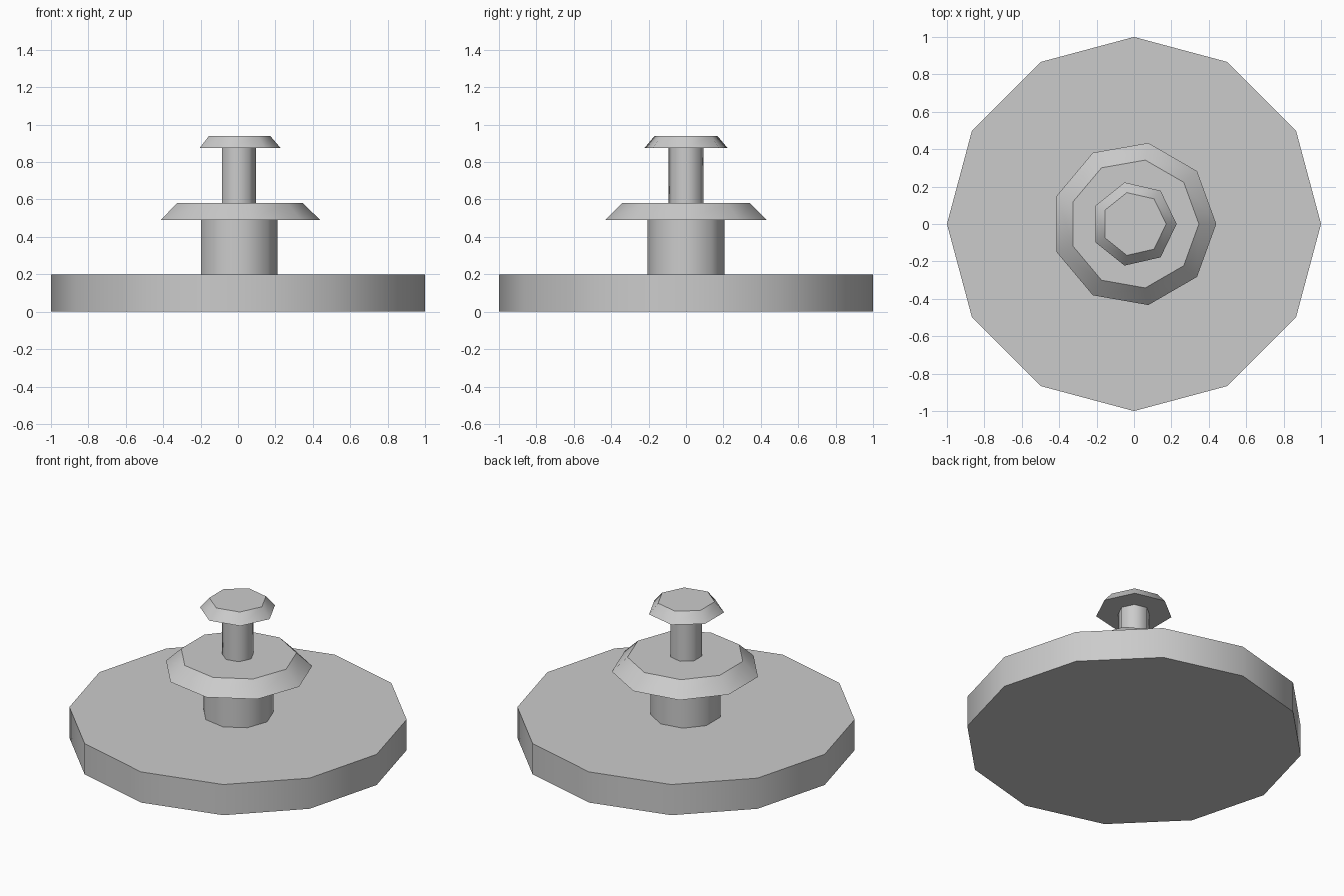
import bpy, bmesh
from math import cos, sin, tau

if "Cube" in bpy.data.objects:
    bpy.data.objects.remove(bpy.data.objects["Cube"])


def frustum(name, sides, r_bottom, r_top, z0, z1):
    """Regular prism or tapered disc with its first corner on +x."""
    bm = bmesh.new()
    rings = [[bm.verts.new((r * cos(tau * i / sides), r * sin(tau * i / sides), z))
              for i in range(sides)] for r, z in ((r_bottom, z0), (r_top, z1))]
    low, high = rings
    for i in range(sides):
        j = (i + 1) % sides
        bm.faces.new((low[i], low[j], high[j], high[i])).smooth = True
    # flat caps keep the rims crisp
    bm.faces.new(low[::-1])
    bm.faces.new(high)
    for ring in rings:
        for i in range(sides):
            bm.edges.get((ring[i], ring[(i + 1) % sides])).smooth = False
    mesh = bpy.data.meshes.new(name)
    bm.to_mesh(mesh)
    bm.free()
    obj = bpy.data.objects.new(name, mesh)
    bpy.context.collection.objects.link(obj)
    return obj


# wide 12-sided base
frustum("base", 12, 1.0, 1.0, 0.0, 0.2)
# 9-sided lower tier
frustum("lower_column", 9, 0.21, 0.21, 0.2, 0.49)
frustum("lower_disc", 9, 0.44, 0.347, 0.49, 0.58)
# 7-sided upper tier
frustum("upper_column", 7, 0.095, 0.095, 0.58, 0.875)
frustum("upper_disc", 7, 0.228, 0.172, 0.875, 0.94)
